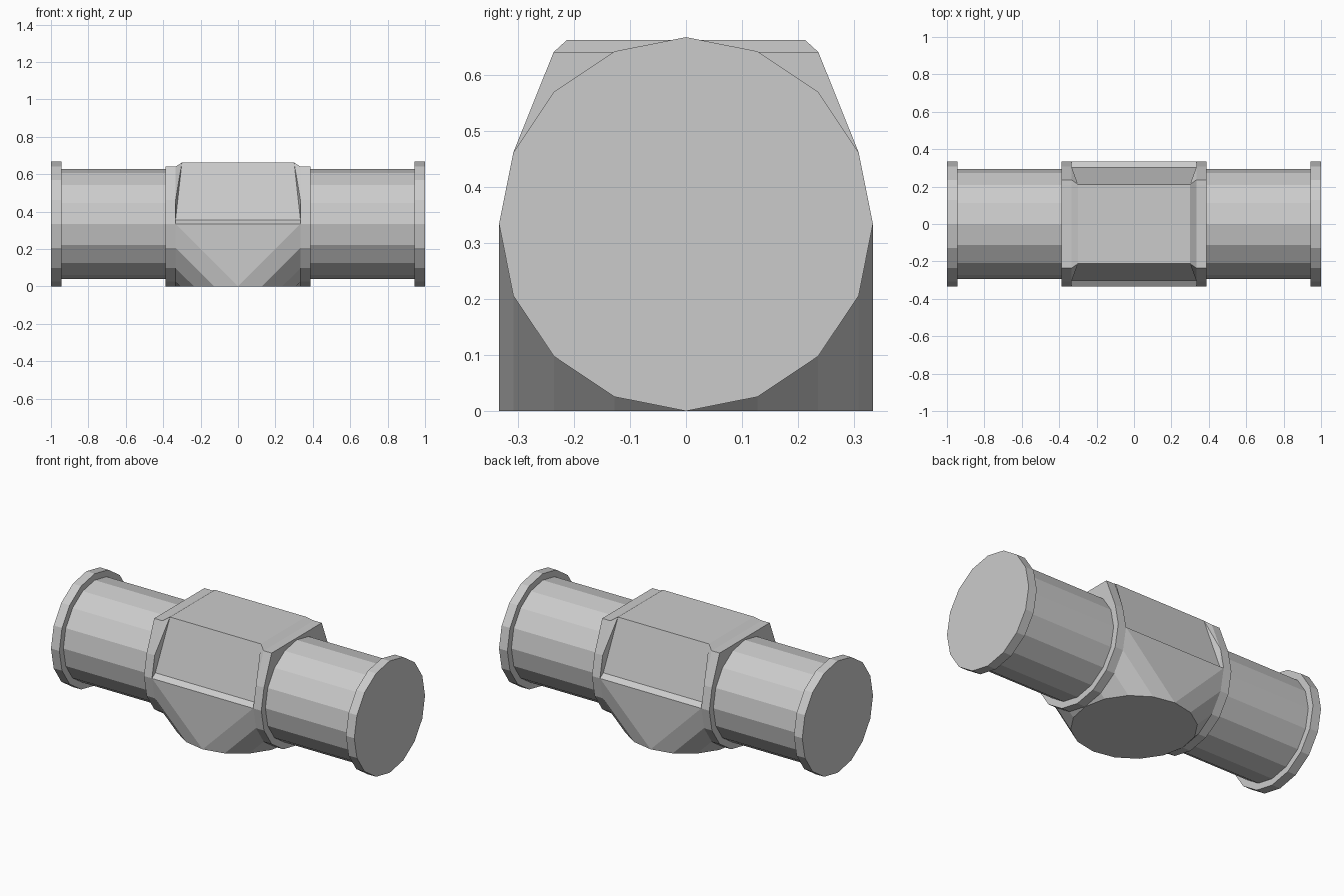
import bpy, bmesh
from math import sin, cos, pi

if "Cube" in bpy.data.objects:
    bpy.data.objects.remove(bpy.data.objects["Cube"])

R = 1 / 3          # outer radius, also the axis height
X_IN, X_OUT = 0.334, 0.387


def finish(name, bm):
    bmesh.ops.remove_doubles(bm, verts=bm.verts, dist=1e-4)
    bmesh.ops.dissolve_limit(bm, angle_limit=0.005, verts=bm.verts, edges=bm.edges)
    bmesh.ops.recalc_face_normals(bm, faces=bm.faces)
    me = bpy.data.meshes.new(name)
    bm.to_mesh(me)
    bm.free()
    ob = bpy.data.objects.new(name, me)
    bpy.context.collection.objects.link(ob)
    return ob


def ring(r, n=16):
    return [(r * sin(2 * pi * i / n), R - r * cos(2 * pi * i / n)) for i in range(n)]


def prism(name, section, x0, x1):
    """Extrude a (y, z) section along x and cap both ends."""
    bm = bmesh.new()
    a = [bm.verts.new((x0, y, z)) for y, z in section]
    b = [bm.verts.new((x1, y, z)) for y, z in section]
    bm.faces.new(a)
    bm.faces.new(b)
    for i in range(len(a)):
        j = (i + 1) % len(a)
        bm.faces.new((a[i], a[j], b[j], b[i]))
    return finish(name, bm)


# Collar section: round below, squared-off above
right = ring(R)[:6] + [(0.236, 0.64)]
collar_section = right + [(-y, z) for y, z in reversed(right[1:])]

# Pipes, end flanges and collars on both sides
for s, side in ((-1, "left"), (1, "right")):
    prism(side + "_pipe", ring(0.295), s * 0.36, s * 0.96)
    prism(side + "_end_flange", ring(R), s * 0.945, s)
    prism(side + "_collar", collar_section, s * X_IN, s * X_OUT)

# Quarter of the centre body as polygons, repeated by reflection
low = right[:5]
quarter = []
# Lower transition from the pipe bore to the round base
for (y0, z0), (y1, z1) in zip(low, low[1:]):
    quarter.append([(X_IN, y0, z0), (X_IN, y1, z1), (R - z1, y1, 0), (R - z0, y0, 0)])
    quarter.append([(0, y0, 0), (R - z0, y0, 0), (R - z1, y1, 0), (0, y1, 0)])
quarter.append([(0, R, 0), (X_IN, R, R), (0, R, R)])
# Upper block: ledge, sloped side panel, flat top, end slope, corner slivers
A0, A1, A2 = [(X_IN, y, z) for y, z in right[4:7]]
B0, B1 = (X_IN, 0.302, 0.355), (0.3, 0.212, 0.662)
quarter += [
    [A0, B0, (0, *B0[1:]), (0, *A0[1:])],
    [B0, B1, (0, *B1[1:]), (0, *B0[1:])],
    [B1, (B1[0], 0, B1[2]), (0, 0, B1[2]), (0, *B1[1:])],
    [A2, (X_IN, 0, A2[2]), (B1[0], 0, B1[2]), B1],
    [A0, A1, B0], [A1, B1, B0], [A1, A2, B1],
]
bm = bmesh.new()
for sx in (-1, 1):
    for sy in (-1, 1):
        for poly in quarter:
            pts = list(dict.fromkeys((sx * x, sy * y, z) for x, y, z in poly))
            if len(pts) > 2:
                bm.faces.new([bm.verts.new(p) for p in pts])
finish("centre_body", bm)
